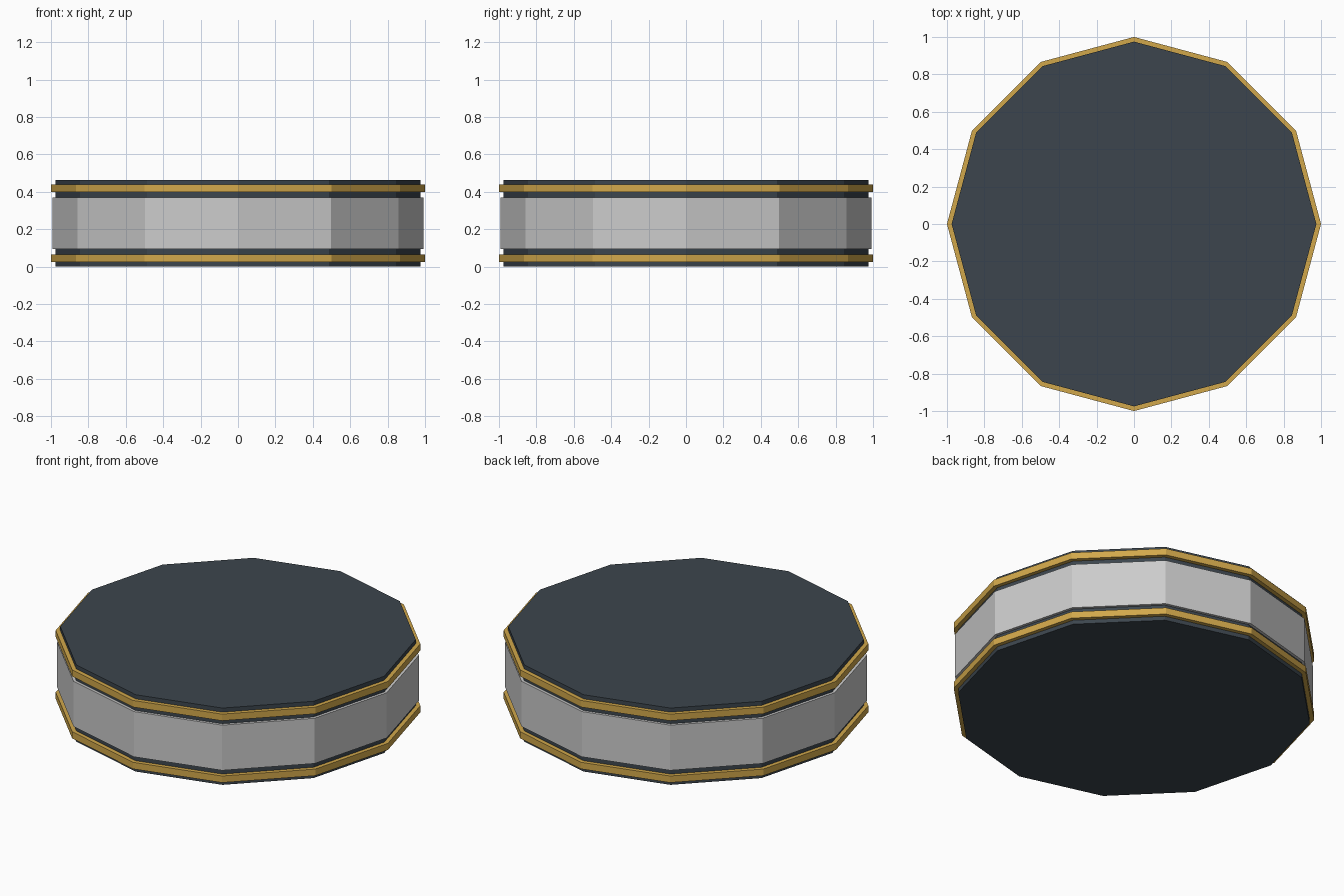
import bpy, bmesh
from math import cos, sin, tau

if "Cube" in bpy.data.objects:
    bpy.data.objects.remove(bpy.data.objects["Cube"])

SIDES = 12
HEIGHT = 0.463


def material(name, color):
    m = bpy.data.materials.new(name)
    m.diffuse_color = color
    m.use_nodes = True
    m.node_tree.nodes["Principled BSDF"].inputs["Base Color"].default_value = m.diffuse_color
    return m


def add_object(name, bm, mat=None):
    bmesh.ops.recalc_face_normals(bm, faces=bm.faces)
    mesh = bpy.data.meshes.new(name)
    bm.to_mesh(mesh)
    bm.free()
    if mat:
        mesh.materials.append(mat)
    obj = bpy.data.objects.new(name, mesh)
    bpy.context.collection.objects.link(obj)
    return obj


def loop(bm, r, z):
    return [bm.verts.new((r * cos(tau * i / SIDES), r * sin(tau * i / SIDES), z))
            for i in range(SIDES)]


def bridge(bm, a, b):
    for i in range(SIDES):
        j = (i + 1) % SIDES
        bm.faces.new((a[i], a[j], b[j], b[i]))


def disc(name, r, z0, z1, mat=None):
    bm = bmesh.new()
    low, high = loop(bm, r, z0), loop(bm, r, z1)
    bridge(bm, low, high)
    bm.faces.new(low)
    bm.faces.new(high)
    return add_object(name, bm, mat)


def band(name, r_in, r_out, z0, z1, mat=None):
    bm = bmesh.new()
    rings = [loop(bm, r, z) for r, z in
             ((r_in, z0), (r_out, z0), (r_out, z1), (r_in, z1))]
    for k in range(4):
        bridge(bm, rings[k], rings[(k + 1) % 4])
    return add_object(name, bm, mat)


slate = material("slate", (0.045, 0.06, 0.075, 1))
gold = material("gold", (0.64, 0.39, 0.07, 1))

# Dark twelve-sided core
disc("core", 0.975, 0, HEIGHT, slate)

# Pale side wall
band("side_wall", 0.96, 0.992, 0.095, HEIGHT - 0.095)

# Gold trim near the bottom and top
band("lower_trim", 0.96, 1.0, 0.025, 0.065, gold)
band("upper_trim", 0.96, 1.0, HEIGHT - 0.065, HEIGHT - 0.025, gold)
